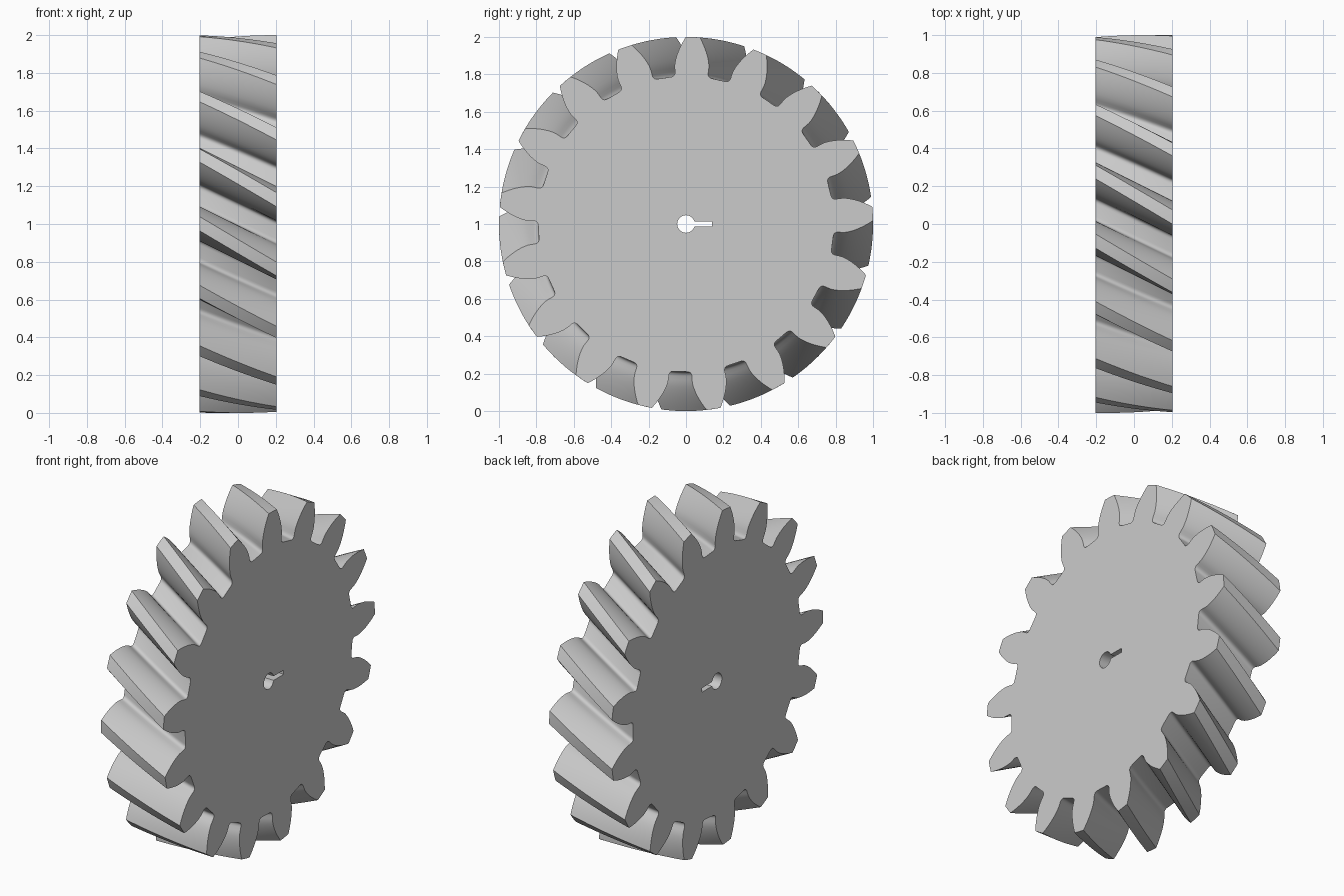
import bpy, bmesh
from math import sin, cos, tan, acos, pi, radians

# Remove the default cube only
if "Cube" in bpy.data.objects:
    bpy.data.objects.remove(bpy.data.objects["Cube"], do_unlink=True)

TEETH = 17
TIP, PITCH, ROOT, FILLET = 1.0, 0.895, 0.79, 0.026
HALF_WIDTH = 0.204
TWIST = radians(13.9)
FIRST_TOOTH = radians(87.9)      # tooth direction on the +x face
PRESSURE = radians(20)
LAYERS = 14

# Single plain metal colour
grey = bpy.data.materials.new("light_grey")
grey.use_nodes = True
colour = (0.6, 0.6, 0.6, 1)
grey.diffuse_color = colour
grey.node_tree.nodes["Principled BSDF"].inputs["Base Color"].default_value = colour


def involute(a):
    return tan(a) - a


def tooth_half_angle(r):
    """Half the tooth thickness, as an angle, at radius r."""
    base = PITCH * cos(PRESSURE)
    return radians(5.4) + involute(PRESSURE) - involute(acos(min(1, base / r)))


def tooth_flank():
    """(radius, angle) points from the gap floor up to the tooth tip."""
    foot = tooth_half_angle(ROOT)
    points = []
    for i in range(6):                       # rounded corner at the root
        t = i / 5
        points.append((ROOT + FILLET * t * t, foot + FILLET / ROOT * (1 - t) ** 2))
    for i in range(1, 11):                   # involute flank
        r = ROOT + FILLET + (TIP - ROOT - FILLET) * i / 10
        points.append((r, tooth_half_angle(r)))
    return points


def loft(name, rings):
    """Skin closed rings of points and cap both ends."""
    bm = bmesh.new()
    loops = [[bm.verts.new(p) for p in ring] for ring in rings]
    n = len(loops[0])
    for a, b in zip(loops, loops[1:]):
        for i in range(n):
            j = (i + 1) % n
            bm.faces.new((a[i], a[j], b[j], b[i]))
    bm.faces.new(loops[0])
    bm.faces.new(loops[-1])
    bmesh.ops.recalc_face_normals(bm, faces=bm.faces)
    mesh = bpy.data.meshes.new(name)
    bm.to_mesh(mesh)
    bm.free()
    mesh.materials.append(grey)
    obj = bpy.data.objects.new(name, mesh)
    bpy.context.collection.objects.link(obj)
    return obj


# Helical gear body: the tooth outline twisted along x
flank = tooth_flank()
tooth = [(r, -a) for r, a in flank] + [(TIP, 0)] + [(r, a) for r, a in reversed(flank)]
outline = [(r, a + FIRST_TOOTH + k * 2 * pi / TEETH) for k in range(TEETH) for r, a in tooth]
rings = []
for i in range(LAYERS + 1):
    t = i / LAYERS
    turn = (t - 1) * TWIST
    x = HALF_WIDTH * (2 * t - 1)
    rings.append([(x, r * cos(a + turn), 1 + r * sin(a + turn)) for r, a in outline])
gear = loft("helical_gear", rings)

# Keyhole cutter: round bore with a narrow slot towards +y
BORE, SLOT_HALF, SLOT_END = 0.047, 0.0125, 0.14
start = acos((BORE ** 2 - SLOT_HALF ** 2) ** 0.5 / BORE)
keyhole = [(BORE * cos(a), BORE * sin(a))
           for a in (start + (2 * pi - 2 * start) * i / 32 for i in range(33))]
keyhole += [(SLOT_END, -SLOT_HALF), (SLOT_END, SLOT_HALF)]
cutter = loft("keyhole_cutter", [[(x, y, 1 + z) for y, z in keyhole] for x in (-0.3, 0.3)])
cutter.hide_render = True

# Cut the bore, then drop the cutter
cut = gear.modifiers.new("bore", "BOOLEAN")
cut.operation = "DIFFERENCE"
cut.solver = "EXACT"
cut.object = cutter
bpy.ops.object.select_all(action="DESELECT")
gear.select_set(True)
bpy.context.view_layer.objects.active = gear
bpy.ops.object.modifier_apply(modifier=cut.name)
bpy.data.objects.remove(cutter, do_unlink=True)

bpy.ops.object.shade_smooth_by_angle(angle=radians(30))
